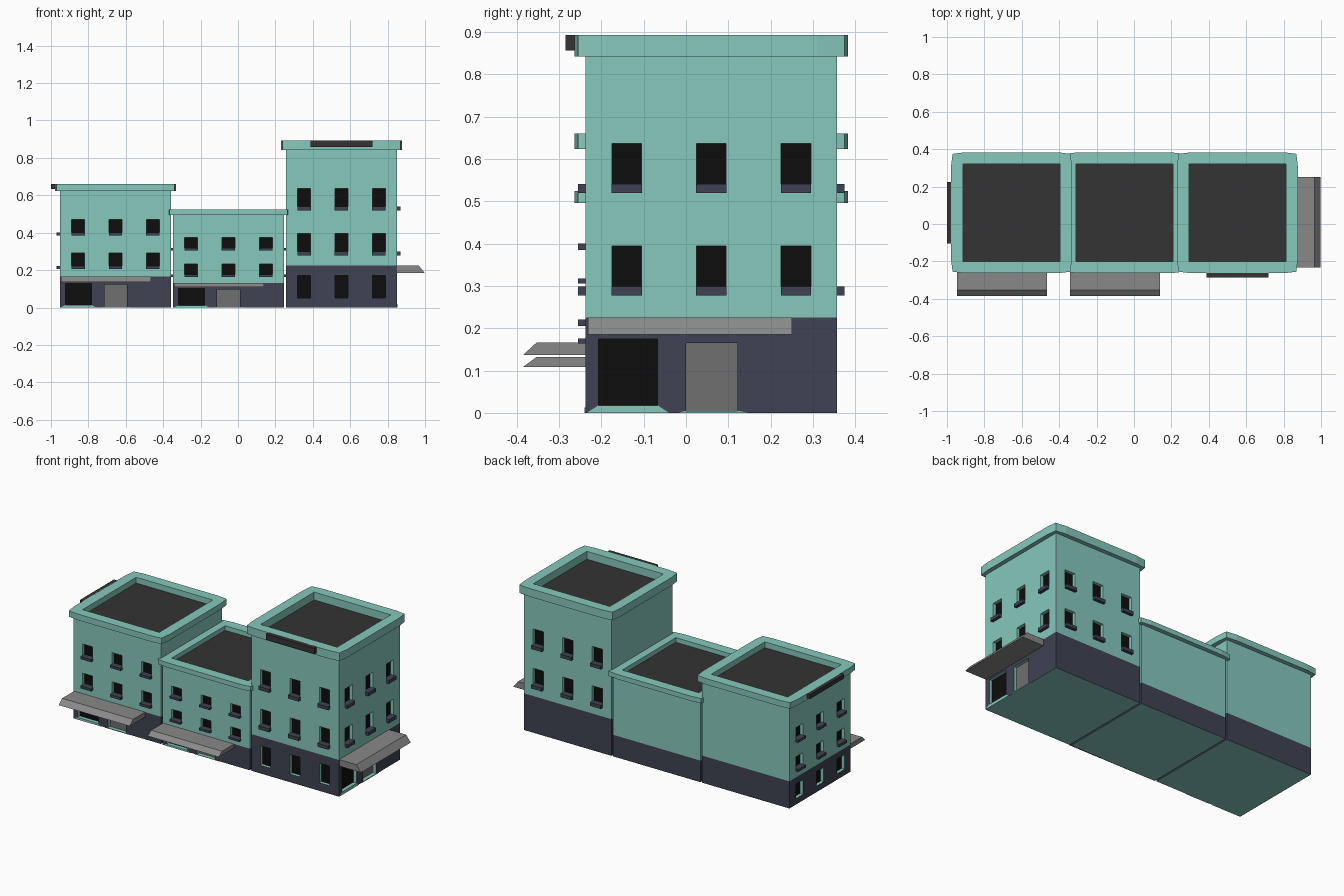
import bpy, bmesh
from mathutils import Matrix, Vector

if "Cube" in bpy.data.objects:
    bpy.data.objects.remove(bpy.data.objects["Cube"])

COLORS = {"green": (.24, .58, .50), "slate": (.05, .055, .085), "glass": (.004, .004, .004),
          "roof": (.033, .033, .033), "awning": (.25, .25, .25), "door": (.16, .16, .16)}
NAMES = list(COLORS)
MATS = []
for n in NAMES:
    m = bpy.data.materials.new(n)
    m.diffuse_color = (*COLORS[n], 1)
    m.use_nodes = True
    m.node_tree.nodes["Principled BSDF"].inputs["Base Color"].default_value = m.diffuse_color
    MATS.append(m)

HALF = 0.297          # half width of every building
YC = 0.06             # centre of the row in depth


class Part:
    """Collects faces in local (u along wall, d outward, z) space for wall side k."""
    def __init__(self, name, x, s):
        self.name, self.x, self.s, self.bm = name, x, s, bmesh.new()

    def face(self, pts, mat, k=0):
        rot = Matrix.Rotation(k * 1.5707963268, 4, 'Z')
        vs = [self.bm.verts.new(rot @ Vector((u, -d, z * self.s)) + Vector((self.x, YC, 0)))
              for u, d, z in pts]
        self.bm.faces.new(vs).material_index = NAMES.index(mat)

    def prism(self, profile, a, b, axis, mat, k=0):
        """Extrude a 2D profile along u ('u': profile is d,z) or d ('d': profile is u,z)."""
        put = (lambda p, t: (t, *p)) if axis == 'u' else (lambda p, t: (p[0], t, p[1]))
        A, B = [put(p, a) for p in profile], [put(p, b) for p in profile]
        self.face(A, mat, k)
        self.face(B[::-1], mat, k)
        for i in range(len(A)):
            j = (i + 1) % len(A)
            self.face([A[i], B[i], B[j], A[j]], mat, k)

    def box(self, u0, u1, d0, d1, z0, z1, mat, k=0):
        self.prism([(d0, z0), (d1, z0), (d1, z1), (d0, z1)], u0, u1, 'u', mat, k)

    def done(self, fix=True):
        bmesh.ops.remove_doubles(self.bm, verts=self.bm.verts, dist=1e-5)
        if fix:
            bmesh.ops.recalc_face_normals(self.bm, faces=self.bm.faces)
        me = bpy.data.meshes.new(self.name)
        self.bm.to_mesh(me)
        self.bm.free()
        for m in MATS:
            me.materials.append(m)
        bpy.context.collection.objects.link(bpy.data.objects.new(self.name, me))


GROUND, EAVE, TOP = .225, .843, .893
COLS = (-.2, 0, .2)


def openings(kind):
    """Wall openings as (u0, u1, z0, z1, fill)."""
    o = []
    if 'U' in kind:      # upper floor windows
        o += [(c - .035, c + .035, z, z + .117, "glass") for c in COLS for z in (.278, .52)]
    if 'G' in kind:      # ground floor windows
        o += [(c - .035, c + .035, .05, .17, "glass") for c in COLS]
    if 'S' in kind:      # shop window and door
        o += [(-.267, -.127, .018, .175, "glass"), (-.06, .062, .005, .165, "door")]
    return o


def wall(p, k, ops, depth=.02):
    us = sorted({-HALF, HALF, *[v for o in ops for v in o[:2]]})
    zs = sorted({0, GROUND, EAVE, *[v for o in ops for v in o[2:4]]})
    for u0, u1 in zip(us, us[1:]):
        for z0, z1 in zip(zs, zs[1:]):
            cu, cz = (u0 + u1) / 2, (z0 + z1) / 2
            if any(o[0] < cu < o[1] and o[2] < cz < o[3] for o in ops):
                continue
            p.face([(u0, HALF, z0), (u1, HALF, z0), (u1, HALF, z1), (u0, HALF, z1)],
                   "slate" if cz < GROUND else "green", k)
    for u0, u1, z0, z1, fill in ops:
        c = [(u0, z0), (u1, z0), (u1, z1), (u0, z1)]
        b = HALF - depth
        p.face([(u, b, z) for u, z in c], fill, k)
        for i in range(4):
            (ua, za), (ub, zb) = c[i], c[(i + 1) % 4]
            p.face([(ua, HALF, za), (ua, b, za), (ub, b, zb), (ub, HALF, zb)][::-1], "green", k)


def building(name, x, s, sides, sign):
    # walls with recessed openings, and the floor
    p = Part(name + "_walls", x, s)
    for k, kind in enumerate(sides):
        wall(p, k, openings(kind))
    h = HALF
    p.face([(-h, -h, 0), (h, -h, 0), (h, h, 0), (-h, h, 0)], "green")
    p.done()

    # cornice ring with slightly bowed sides
    p = Part(name + "_cornice", x, s)
    outer = [(-.315, .315), (-.25, .323), (.25, .323), (.315, .315)]
    inner = [(-.26, .26), (-.22, .26), (.22, .26), (.26, .26)]
    for k in range(4):
        for i in range(3):
            a, b, c, d = outer[i], outer[i + 1], inner[i + 1], inner[i]
            p.face([(*q, TOP) for q in (a, b, c, d)], "green", k)
            p.face([(*q, EAVE) for q in (a, b, c, d)], "green", k)
            for m, n in ((a, b), (c, d)):
                p.face([(*m, EAVE), (*n, EAVE), (*n, TOP), (*m, TOP)], "green", k)
    p.done()

    # flat roof
    p = Part(name + "_roof", x, s)
    r = .265
    p.face([(-r, r, EAVE + .002), (r, r, EAVE + .002), (r, -r, EAVE + .002), (-r, -r, EAVE + .002)],
           "roof")
    p.done(False)

    # window sills
    p = Part(name + "_sills", x, s)
    for k, kind in enumerate(sides):
        if 'U' in kind:
            for c in COLS:
                for z in (.278, .52):
                    p.box(c - .036, c + .036, HALF - .02, .315, z, z + .021, "slate", k)
    p.done()

    for k, kind in enumerate(sides):
        if 'S' in kind:
            # awning with a sloping front edge
            p = Part(name + "_awning", x, s)
            p.prism([(HALF, .185), (.445, .185), (.413, .225), (HALF, .225)], -.292, .19,
                    'u', "awning", k)
            p.done()
            # splayed thresholds below shop window and door
            p = Part(name + "_thresholds", x, s)
            p.prism([(-.295, 0), (-.1, 0), (-.127, .018), (-.267, .018)], HALF - .01, HALF + .003,
                    'd', "green", k)
            p.prism([(-.08, 0), (.09, 0), (.062, .005), (-.06, .005)], HALF - .01, HALF + .003,
                    'd', "green", k)
            p.done()

    # blank sign board on the cornice
    if sign is not None:
        p = Part(name + "_sign_board", x, s)
        p.box(-.165, .165, .318, .345, .857, TOP, "roof", sign)
        p.done()


# sides in order front, right, back, left
building("left_building", -.655, .74, ("US", "", "", "UG"), 3)
building("middle_building", -.051, .588, ("US", "U", "", "U"), None)
building("right_building", .553, 1, ("UG", "US", "U", ""), 0)
